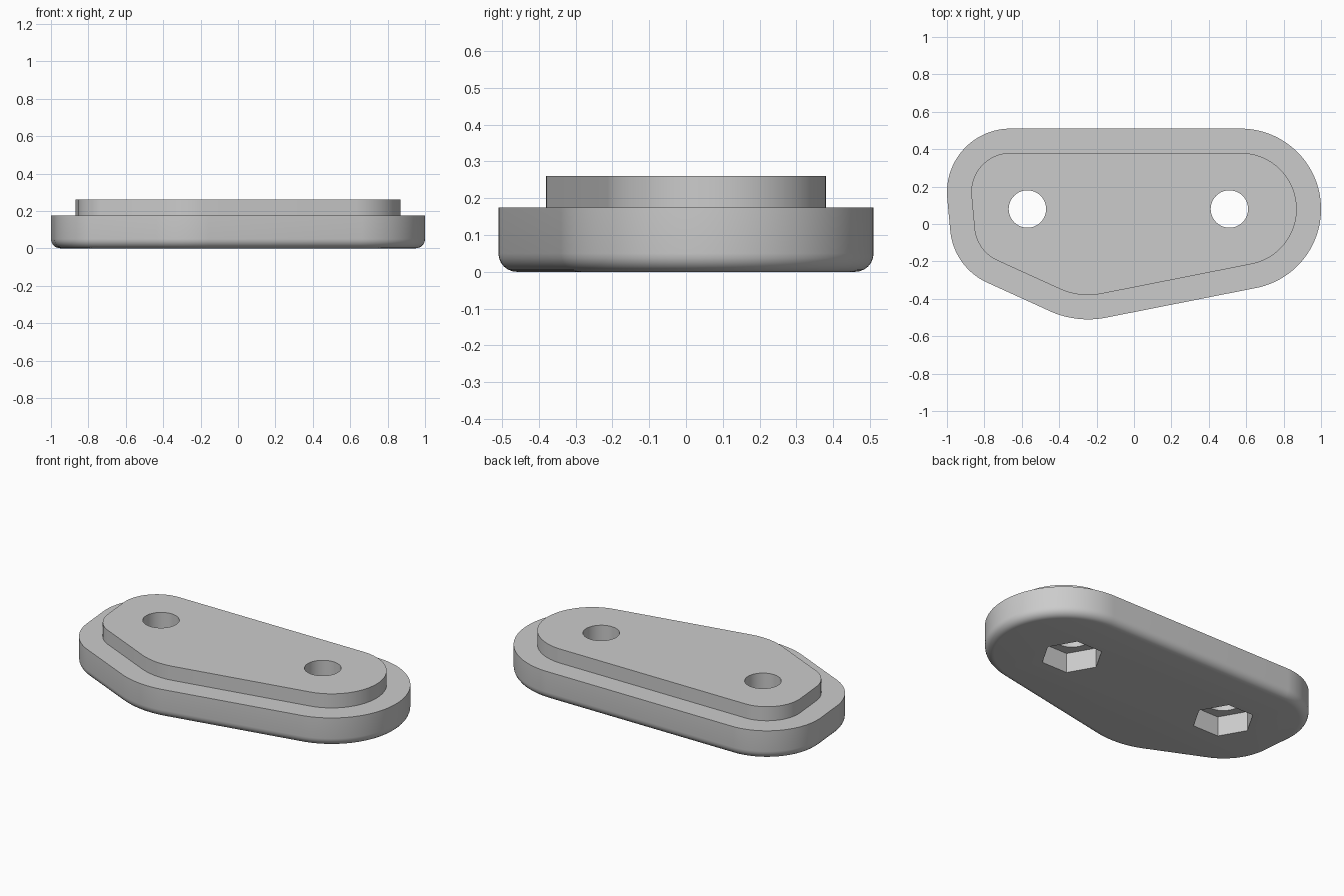
import bpy, bmesh, math
from mathutils import Matrix, Vector

if "Cube" in bpy.data.objects:
    bpy.data.objects.remove(bpy.data.objects["Cube"])

grey = bpy.data.materials.new("plain grey")
grey.use_nodes = True
colour = (0.6, 0.6, 0.6, 1)
grey.diffuse_color = colour
grey.node_tree.nodes["Principled BSDF"].inputs["Base Color"].default_value = colour

# Corner circles (x, y, radius); the plate outline wraps around them
CORNERS = [(0.57, 0.08, 0.43), (-0.66, 0.17, 0.34),
           (-0.644, -0.004, 0.34), (-0.245, -0.01, 0.5)]
BASE_TOP, TOP, LIP, FILLET = 0.175, 0.26, 0.13, 0.05
HOLES = [(-0.57, 0.08), (0.51, 0.08)]
STEPS = 144


def outline(inset):
    """Points of the wrapped outline, moved inwards by inset."""
    points = []
    for i in range(STEPS):
        a = 2 * math.pi * i / STEPS
        n = Vector((math.cos(a), math.sin(a)))
        x, y, r = max(CORNERS, key=lambda c: c[0] * n.x + c[1] * n.y + c[2])
        points.append(Vector((x, y)) + n * (r - inset))
    return points


def make_object(name, bm):
    bmesh.ops.recalc_face_normals(bm, faces=bm.faces)
    mesh = bpy.data.meshes.new(name)
    bm.to_mesh(mesh)
    bm.free()
    mesh.materials.append(grey)
    obj = bpy.data.objects.new(name, mesh)
    bpy.context.collection.objects.link(obj)
    return obj


def make_cutter(name, x, y, radius, sides, z0, z1):
    bm = bmesh.new()
    bmesh.ops.create_cone(bm, cap_ends=True, segments=sides, radius1=radius,
                          radius2=radius, depth=z1 - z0,
                          matrix=Matrix.Translation((x, y, (z0 + z1) / 2)))
    # keep a hexagon corner on the x axis
    if sides == 6:
        first = min(bm.verts, key=lambda v: abs(v.co.y - y))
        if abs(first.co.y - y) > 0.01:
            bmesh.ops.rotate(bm, verts=bm.verts, cent=(x, y, 0),
                             matrix=Matrix.Rotation(math.radians(30), 3, 'Z'))
    obj = make_object(name, bm)
    obj.hide_render = True
    return obj


# Plate: rounded bottom edge, straight wall, lip and raised top
levels = []
for i in range(7):
    a = math.pi / 2 * i / 6
    levels.append((FILLET * (1 - math.sin(a)), FILLET * (1 - math.cos(a))))
levels += [(0, BASE_TOP), (LIP, BASE_TOP), (LIP, TOP)]

bm = bmesh.new()
rings = [[bm.verts.new((p.x, p.y, z)) for p in outline(d)] for d, z in levels]
for low, high in zip(rings, rings[1:]):
    for i in range(STEPS):
        j = (i + 1) % STEPS
        bm.faces.new((low[i], low[j], high[j], high[i]))
bm.faces.new(rings[0][::-1])
bm.faces.new(rings[-1])
plate = make_object("mounting_plate", bm)

# Bolt holes with hexagonal nut pockets underneath
cutters = []
for x, y in HOLES:
    cutters.append(make_cutter("bolt_hole_cutter", x, y, 0.1, 48, -0.2, 0.5))
    cutters.append(make_cutter("nut_pocket_cutter", x, y, 0.172, 6, -0.2, 0.12))
for cutter in cutters:
    mod = plate.modifiers.new(cutter.name, 'BOOLEAN')
    mod.operation = 'DIFFERENCE'
    mod.solver = 'EXACT'
    mod.object = cutter

# Apply the cuts, then remove the cutters
bpy.context.view_layer.update()
evaluated = plate.evaluated_get(bpy.context.evaluated_depsgraph_get())
cut_mesh = bpy.data.meshes.new_from_object(evaluated)
plate.modifiers.clear()
plate.data = cut_mesh
for cutter in cutters:
    bpy.data.objects.remove(cutter)

bpy.ops.object.select_all(action='DESELECT')
plate.select_set(True)
bpy.context.view_layer.objects.active = plate
bpy.ops.object.shade_smooth_by_angle(angle=math.radians(30))
